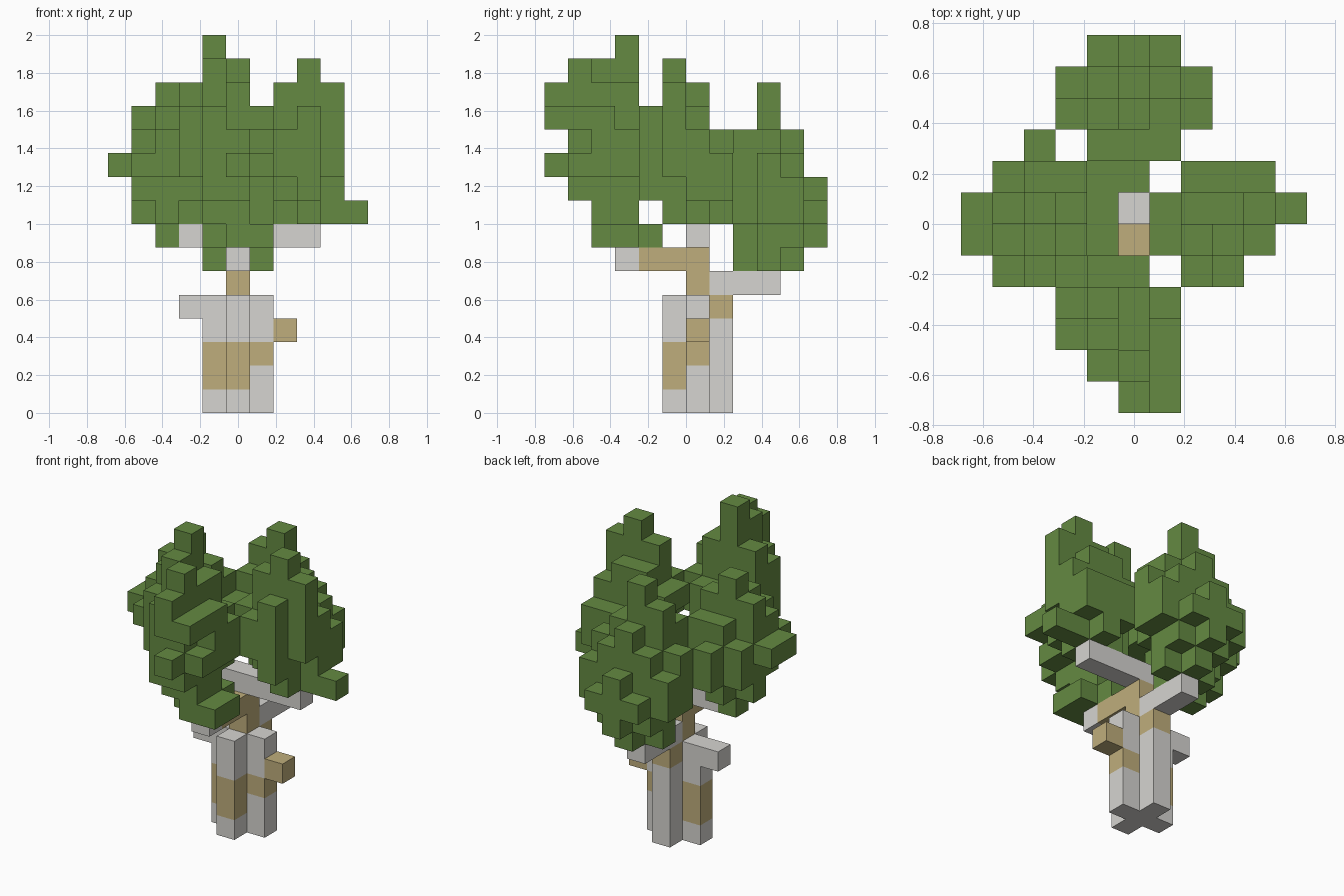
import bpy, bmesh
from mathutils import Vector

cube = bpy.data.objects.get("Cube")
if cube:
    bpy.data.objects.remove(cube, do_unlink=True)

S = 0.125  # edge of one block


def material(name, rgb):
    m = bpy.data.materials.new(name)
    m.use_nodes = True
    m.diffuse_color = (*rgb, 1)
    m.node_tree.nodes["Principled BSDF"].inputs["Base Color"].default_value = (*rgb, 1)
    return m


LEAF = material("leaf green", (0.128, 0.255, 0.054))
PALE = material("pale bark", (0.67, 0.66, 0.635))
TAN = material("tan bark", (0.52, 0.42, 0.2))
AXES = [Vector(a) for a in ((1, 0, 0), (0, 1, 0), (0, 0, 1))]


def span(v):
    return range(v[0], v[1] + 1) if isinstance(v, tuple) else (v,)


def box(x, y, z):
    """Block cells of a box; each axis is an index or an inclusive pair."""
    return {(i, j, k) for i in span(x) for j in span(y) for k in span(z)}


def build(name, cells):
    """Skin a dict of cell -> material, leaving out faces between blocks."""
    mats = list(dict.fromkeys(cells.values()))
    bm = bmesh.new()
    for cell, mat in cells.items():
        mid = Vector((cell[0], cell[1] + 0.5, cell[2] + 0.5))
        for n, axis in enumerate(AXES):
            for sign in (1, -1):
                normal = axis * sign
                if tuple(int(c + d) for c, d in zip(cell, normal)) in cells:
                    continue
                u = AXES[(n + 1) % 3] / 2
                v = AXES[(n + 2) % 3] / 2 * sign
                c = mid + normal / 2
                quad = (c - u - v, c + u - v, c + u + v, c - u + v)
                face = bm.faces.new([bm.verts.new(p * S) for p in quad])
                face.material_index = mats.index(mat)
    bmesh.ops.remove_doubles(bm, verts=bm.verts, dist=S / 100)
    mesh = bpy.data.meshes.new(name)
    bm.to_mesh(mesh)
    bm.free()
    for m in mats:
        mesh.materials.append(m)
    bpy.context.collection.objects.link(bpy.data.objects.new(name, mesh))


def paint(*parts):
    return {c: mat for mat, cells in parts for c in cells}


# Wood: cross-shaped trunk with tan bands, stubs and four boughs
trunk = paint(
    (PALE, box((-1, 1), 0, (0, 4)) | box(0, (-1, 1), (0, 4))),
    (TAN, box(-1, 0, (1, 2)) | box(0, -1, (1, 2)) | box(1, 0, 2) | box(0, 1, 4)),
    (TAN, box(0, 0, (5, 6))))
boughs = {
    "trunk": trunk,
    "left_stub": paint((TAN, box(2, 0, 3))),
    "right_stub": paint((PALE, box(-2, 0, 4))),
    "back_bough": paint((PALE, box(0, (1, 3), 5))),
    "front_bough": paint((TAN, box(0, (-2, -1), 6)), (PALE, box(0, -3, 6))),
    "side_bough": paint((PALE, box((-2, 3), 0, 7))),
}
wood = set()
for name, cells in boughs.items():
    build(name, cells)
    wood |= set(cells)


def foliage(name, centre, radius, lean, extras):
    """Blocky, slightly pointed ellipsoid leaning along y, plus leaf clumps."""
    cells = set()
    for i, j, k in box((-6, 6), (-7, 6), (5, 16)):
        d = (i - centre[0], j - centre[1], k - centre[2] + lean * (j - centre[1]))
        if sum(abs(a / r) ** 1.5 for a, r in zip(d, radius)) <= 1:
            cells.add((i, j, k))
    for e in extras:
        cells |= box(*e)
    build(name, {c: LEAF for c in sorted(cells - wood)})


# Leaf crowns at the ends of the boughs
foliage("front_leaves", (-0.5, -3.7, 10.7), (2, 2.1, 3.7), 0, [
    (1, (-6, -4), 12), (0, -6, 10), (0, -6, (12, 13)), (-1, -3, (14, 15)),
    ((0, 1), (-4, -3), 7), (-1, -3, 7), (0, -5, (13, 14)), (-1, -4, 14),
    (0, -2, 7), (0, -2, 9), (1, -5, 10), (-2, -3, (12, 13))])
foliage("left_leaves", (2.6, -0.4, 10.4), (2, 1.85, 3), 0.5, [
    (3, -1, 14), (2, -1, 13), (4, -1, (12, 13)), ((4, 5), 0, 8), (3, -1, 8),
    (4, 1, (9, 10)), (3, 1, 8), (3, -2, (9, 12)), (2, -2, 10)])
foliage("right_leaves", (-3, -0.2, 10), (2.1, 2.1, 2.9), 0.2, [
    (-5, (-1, 0), 10), (-1, (-1, 1), 10), ((-4, -1), -2, 10),
    (-3, 2, (9, 10)), (-2, 1, 11), (-3, 0, 7), (-3, 0, 13)])
foliage("back_leaves", (0, 3.2, 8.8), (2.4, 2.3, 3.2), 0.5, [
    ((-1, 1), 3, 6), (0, 2, (6, 7)), (0, 3, (12, 13)), (-1, 3, 12),
    (-1, 1, (9, 10)), ((-2, 2), 4, (8, 9))])
